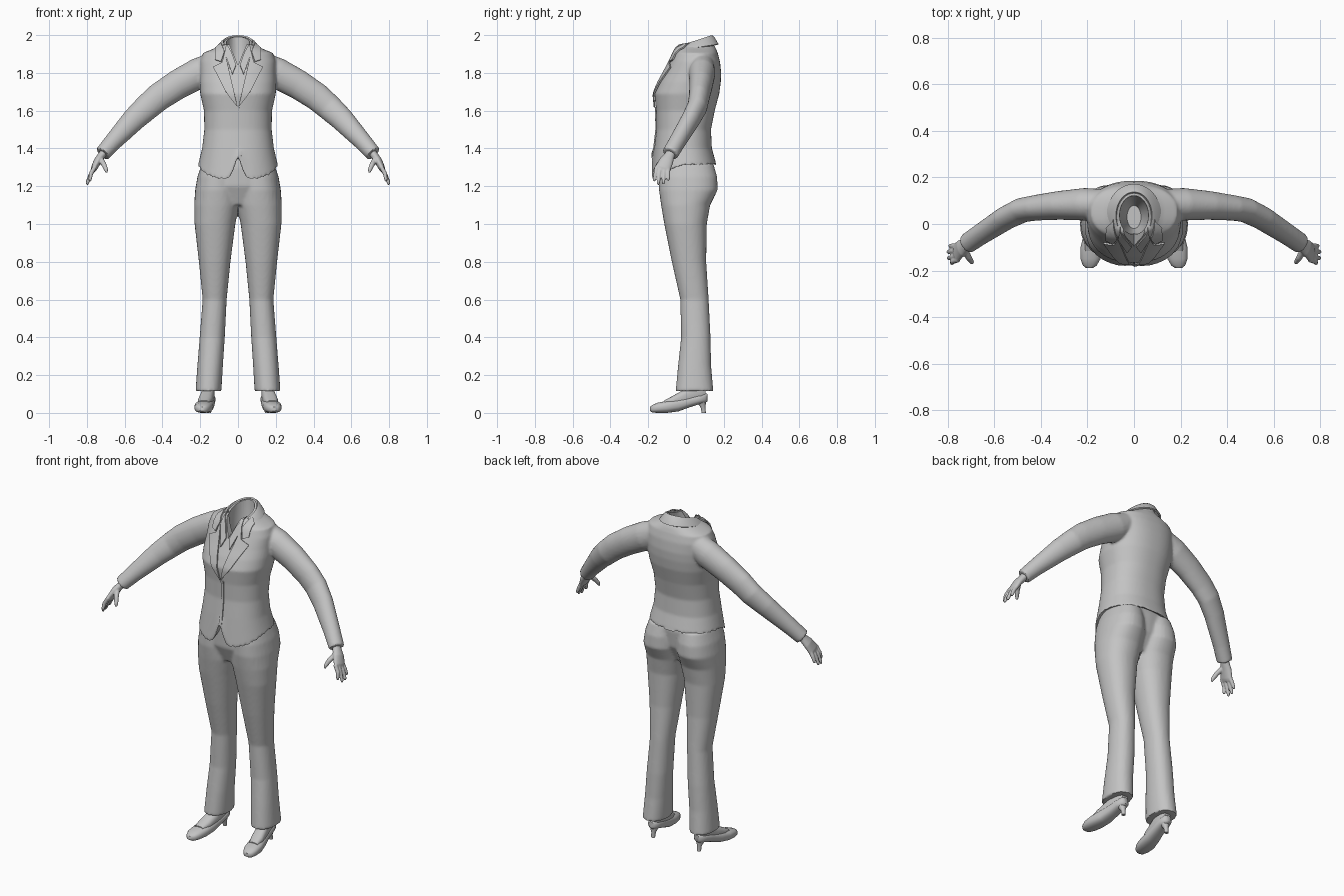
import bpy
import bmesh
import math
from mathutils import Vector
from mathutils.bvhtree import BVHTree

if "Cube" in bpy.data.objects:
    bpy.data.objects.remove(bpy.data.objects["Cube"], do_unlink=True)

# One plain grey for the whole figure
grey = bpy.data.materials.new("plain_grey")
grey.use_nodes = True
grey.diffuse_color = (0.55, 0.55, 0.55, 1)
grey.node_tree.nodes["Principled BSDF"].inputs["Base Color"].default_value = grey.diffuse_color


def ring(centre, u, v, count=32, power=2.0):
    """Superellipse of points around a centre, spanned by u and v."""
    points = []
    for i in range(count):
        angle = math.tau * i / count
        c, s = math.cos(angle), math.sin(angle)
        points.append(centre + u * math.copysign(abs(c) ** (2 / power), c)
                      + v * math.copysign(abs(s) ** (2 / power), s))
    return points


def loft(bm, rings, first_apex=None):
    """Skin a list of rings and close both ends."""
    rows = [[bm.verts.new(p) for p in r] for r in rings]
    n = len(rows[0])
    for low, high in zip(rows, rows[1:]):
        for i in range(n):
            j = (i + 1) % n
            bm.faces.new((low[i], low[j], high[j], high[i]))
    bm.faces.new(rows[-1])
    if first_apex:
        apex = bm.verts.new(first_apex)
        for i in range(n):
            bm.faces.new((rows[0][(i + 1) % n], rows[0][i], apex))
    else:
        bm.faces.new(rows[0][::-1])


def level(z, x_in, x_out, front, back, count=32, power=2.0):
    """Horizontal section given by its extents."""
    return ring(Vector(((x_in + x_out) / 2, (front + back) / 2, z)),
                Vector(((x_out - x_in) / 2, 0, 0)),
                Vector((0, (back - front) / 2, 0)), count, power)


def limb(bm, path, side=1, count=24):
    """Tube along a path of (x, y, z, radius across, radius front to back)."""
    pts = [Vector((side * p[0], p[1], p[2])) for p in path]
    rings = []
    for i, p in enumerate(pts):
        along = (pts[min(i + 1, len(pts) - 1)] - pts[max(i - 1, 0)]).normalized()
        u = along.cross(Vector((0, 1, 0))).normalized()
        v = u.cross(along)
        rings.append(ring(p, u * path[i][3], v * path[i][4], count))
    loft(bm, rings)


def bake(obj):
    """Apply the modifiers and shade."""
    graph = bpy.context.evaluated_depsgraph_get()
    obj.data = bpy.data.meshes.new_from_object(obj.evaluated_get(graph))
    obj.modifiers.clear()
    bpy.ops.object.select_all(action='DESELECT')
    obj.select_set(True)
    bpy.context.view_layer.objects.active = obj
    bpy.ops.object.shade_smooth_by_angle(angle=math.radians(45))


def finish(name, bm, voxel=0, mirror=False, thickness=0):
    """Turn a bmesh into an object, fusing, thickening or mirroring it."""
    if not thickness:
        bmesh.ops.recalc_face_normals(bm, faces=bm.faces)
    mesh = bpy.data.meshes.new(name)
    bm.to_mesh(mesh)
    bm.free()
    mesh.materials.append(grey)
    obj = bpy.data.objects.new(name, mesh)
    bpy.context.collection.objects.link(obj)
    if voxel:
        fuse = obj.modifiers.new("fuse", 'REMESH')
        fuse.mode = 'VOXEL'
        fuse.voxel_size = voxel
        relax = obj.modifiers.new("relax", 'SMOOTH')
        relax.factor = 0.5
        relax.iterations = 3
    if thickness:
        solid = obj.modifiers.new("solid", 'SOLIDIFY')
        solid.thickness = thickness
        solid.offset = 0
    if mirror:
        obj.modifiers.new("mirror", 'MIRROR').use_mirror_merge = False
    bake(obj)
    return obj


# Trousers: hips and two flared legs fused together
bm = bmesh.new()
loft(bm, [level(z, -w, w, f, b, power=2.4) for z, w, f, b in (
    (1.1, .1, -.1, .08), (1.2, .2, -.14, .13), (1.3, .195, -.142, .14), (1.42, .165, -.12, .11))])
leg = ((.115, .088, .225, -.055, .145), (.25, .08, .215, -.042, .133), (.4, .07, .203, -.026, .13),
       (.6, .06, .187, -.03, .12), (.8, .04, .207, -.075, .107), (1, .014, .23, -.115, .11),
       (1.1, -.006, .232, -.132, .128), (1.18, -.004, .227, -.143, .168),
       (1.25, 0, .215, -.142, .165), (1.32, .01, .192, -.13, .145))
for side in (1, -1):
    loft(bm, [level(z, side * i, side * o, f, b, power=2.2) for z, i, o, f, b in leg])
finish("trousers", bm, voxel=.009)

# Jacket: torso with a cutaway hem, neck and sleeves fused together
bm = bmesh.new()
torso = ((1.31, .212, -.185, .162), (1.4, .19, -.168, .137), (1.5, .178, -.156, .132),
         (1.6, .18, -.158, .152), (1.69, .2, -.167, .176), (1.75, .202, -.142, .184),
         (1.8, .2, -.115, .186), (1.86, .2, -.085, .18), (1.905, .185, -.065, .168),
         (1.93, .125, -.055, .158), (1.95, .09, -.045, .145))
rings = [level(z, -w, w, f, b, 96, 2.3) for z, w, f, b in torso]
for p in rings[0]:
    if p.y < -.01:
        p.z -= .075 * min(1, (-.01 - p.y) / .16) ** 1.3
        p.z += .12 * max(0, 1 - abs(p.x) / .05) ** 1.4
loft(bm, rings, first_apex=(0, 0, 1.42))
neck = []
for z, rx, ry, tilt in ((1.87, .09, .11, .1), (1.925, .088, .108, .25), (1.96, .076, .1, .36)):
    r = ring(Vector((0, .035, z)), Vector((rx, 0, 0)), Vector((0, ry, 0)))
    for p in r:
        p.z += tilt * (p.y - .035)
    neck.append(r)
loft(bm, neck)
sleeve = ((.13, .085, 1.835, .075, .065), (.21, .085, 1.797, .082, .07), (.32, .08, 1.738, .078, .062),
          (.42, .07, 1.672, .074, .055), (.48, .06, 1.62, .07, .053), (.55, .026, 1.555, .063, .05),
          (.66, -.045, 1.437, .048, .045), (.717, -.084, 1.372, .042, .044))
for side in (1, -1):
    limb(bm, sleeve, side)
jacket = finish("jacket", bm, voxel=.008)
surface = BVHTree.FromPolygons([v.co.copy() for v in jacket.data.vertices],
                               [tuple(p.vertices) for p in jacket.data.polygons])

# Hollow the neck and open the throat
bm = bmesh.new()
loft(bm, [level(z, -w, w, f, b) for z, w, f, b in (
    (1.74, .03, -.02, .08), (1.86, .058, -.045, .115), (2.06, .066, -.052, .125))])
hollow = finish("neck_hollow", bm)
bm = bmesh.new()
loft(bm, [[Vector((x, y, z)) for x, z in ((-.09, 2.06), (.09, 2.06), (0, 1.84))] for y in (-.3, .03)])
throat = finish("throat_opening", bm)
for cutter in (hollow, throat):
    cutter.hide_render = True
    cut = jacket.modifiers.new("cut", 'BOOLEAN')
    cut.operation = 'DIFFERENCE'
    cut.solver = 'EXACT'
    cut.object = cutter
bake(jacket)
for cutter in (hollow, throat):
    bpy.data.objects.remove(cutter, do_unlink=True)


def front_plate(name, outline, lift, mirror=True):
    """Thin cloth panel, outlined in x and z, draped on the jacket front."""
    bm = bmesh.new()
    bm.faces.new([bm.verts.new((x, 0, z)) for x, z in outline])
    for axis, start in ((0, 0), (2, 1.3)):
        for i in range(1, 50):
            at, normal = Vector(), Vector()
            at[axis], normal[axis] = start + i * .015, 1
            bmesh.ops.bisect_plane(bm, geom=bm.verts[:] + bm.edges[:] + bm.faces[:],
                                   plane_co=at, plane_no=normal)
    bm.normal_update()
    flip = [f for f in bm.faces if f.normal.y > 0]
    bmesh.ops.reverse_faces(bm, faces=flip)
    for v in bm.verts:
        hit, normal, *_ = surface.ray_cast(Vector((v.co.x, -1, v.co.z)), Vector((0, 1, 0)))
        if hit is None or hit.y > .1:
            hit, normal, *_ = surface.find_nearest(Vector((v.co.x, -.03, v.co.z)))
        v.co = hit + normal * lift
    finish(name, bm, mirror=mirror, thickness=.008)


# Lapels, collar points, shirt collar and front edge
front_plate("lapel", ((.002, 1.62), (.065, 1.7), (.128, 1.828), (.082, 1.852),
                      (.068, 1.91), (.042, 1.79)), .007)
front_plate("collar_point", ((.088, 1.856), (.118, 1.866), (.117, 1.925), (.085, 1.95), (.07, 1.91)), .008)
front_plate("shirt_collar", ((.06, 1.95), (.068, 1.9), (.03, 1.79), (.01, 1.84), (.034, 1.91)), .004)
front_plate("front_edge", ((0, 1.62), (.016, 1.61), (.016, 1.36), (0, 1.36)), .002, mirror=False)

# Folded collar around the back of the neck
bm = bmesh.new()
rows = []
for i in range(41):
    a = math.radians(-25 + 230 * i / 40)
    c, s = math.cos(a), math.sin(a)
    rows.append([bm.verts.new((rx * c, .035 + ry * s, z + tilt * s)) for rx, ry, z, tilt in (
        (.076, .1, 1.962, .034), (.088, .112, 1.957, .03), (.115, .133, 1.928, .022))])
for a, b in zip(rows, rows[1:]):
    for k in range(2):
        bm.faces.new((a[k], b[k], b[k + 1], a[k + 1]))
finish("collar_fall", bm, thickness=.009)

# Hands: palm, four fingers and thumb fused together
bm = bmesh.new()
limb(bm, ((.7, -.07, 1.395, .022, .028), (.72, -.086, 1.365, .021, .027), (.742, -.103, 1.335, .021, .037),
          (.762, -.122, 1.295, .017, .042), (.768, -.127, 1.28, .011, .037)))
for base, tip, x, drop in ((-.154, -.168, .783, 1.225), (-.135, -.147, .797, 1.207),
                           (-.114, -.12, .798, 1.21), (-.095, -.094, .79, 1.228)):
    limb(bm, ((.757, base, 1.305, .012, .012), (.779, (base + tip) / 2, 1.265, .0115, .011),
              (x, tip, drop + .012, .009, .009), (x + .001, tip, drop, .005, .005)), count=12)
limb(bm, ((.73, -.105, 1.35, .014, .014), (.71, -.145, 1.315, .014, .013),
          (.698, -.163, 1.287, .011, .01), (.695, -.168, 1.272, .006, .006)), count=12)
finish("hands", bm, voxel=.004, mirror=True)


def along_foot(bm, stations):
    """Loft of (y, x, half width, bottom, top) sections."""
    loft(bm, [ring(Vector((x, y, (low + top) / 2)), Vector((w, 0, 0)),
                   Vector((0, 0, (top - low) / 2)), 28, 2.5) for y, x, w, low, top in stations])


# Shoes with slim heels
bm = bmesh.new()
along_foot(bm, ((-.19, .191, .014, .01, .032), (-.178, .19, .03, .002, .042), (-.15, .187, .043, 0, .054),
                (-.1, .181, .049, 0, .064), (-.04, .17, .044, .008, .076), (.02, .16, .038, .03, .088),
                (.07, .155, .036, .046, .098), (.102, .153, .028, .052, .104), (.114, .153, .014, .062, .1)))
finish("shoes", bm, mirror=True)
bm = bmesh.new()
loft(bm, [level(z, .153 - r, .153 + r, y - r, y + r, 16) for z, y, r in (
    (0, .094, .011), (.03, .09, .013), (.05, .083, .022), (.066, .078, .028))])
finish("shoe_heels", bm, mirror=True)

# Feet rising from the shoes into the trousers
bm = bmesh.new()
along_foot(bm, ((-.115, .182, .028, .04, .066), (-.07, .175, .038, .03, .09), (-.02, .166, .037, .03, .118),
                (.03, .158, .034, .05, .145), (.08, .154, .03, .06, .15), (.104, .153, .018, .07, .14)))
finish("feet", bm, mirror=True)
